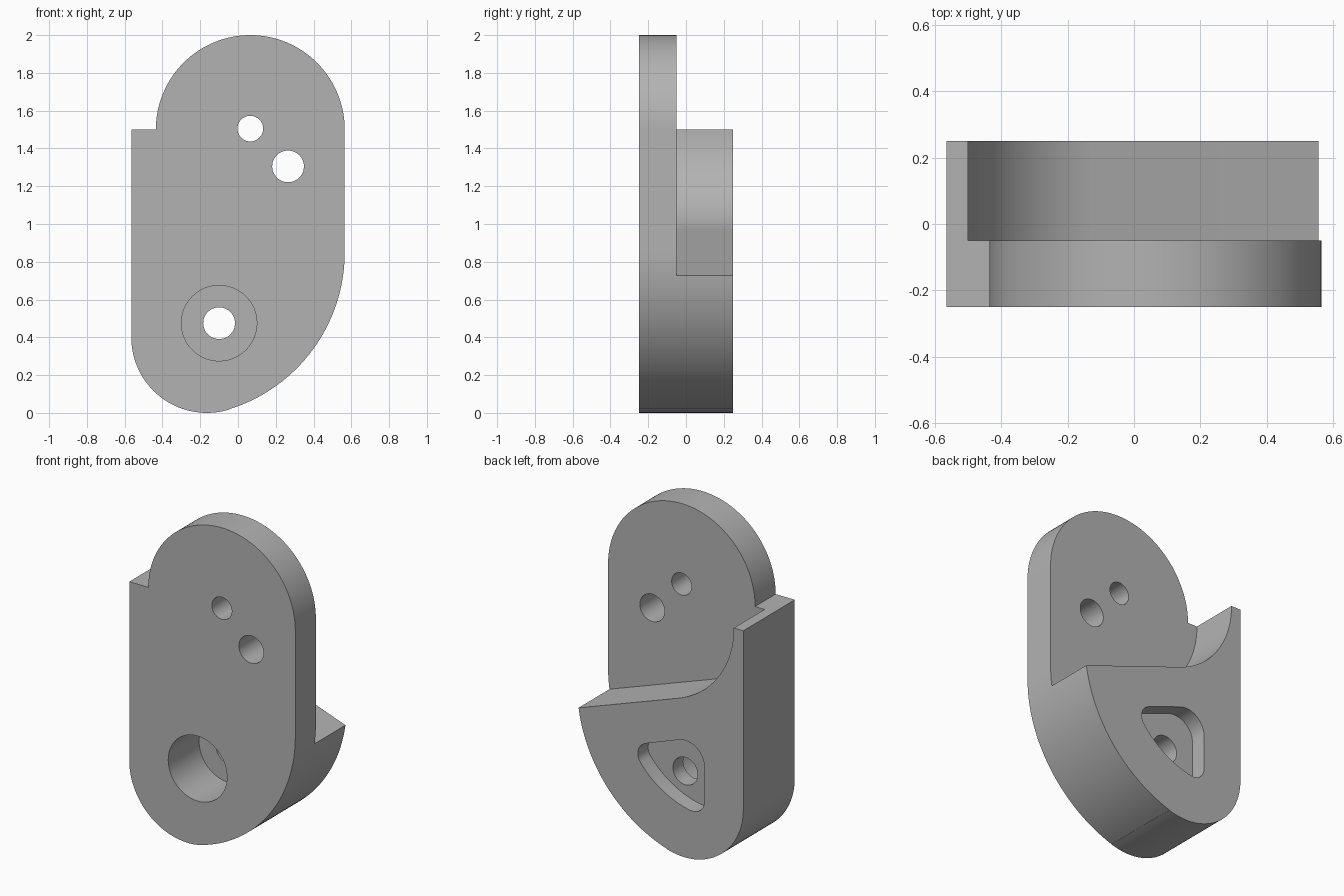
import bpy, bmesh
from math import cos, sin, radians

if "Cube" in bpy.data.objects:
    bpy.data.objects.remove(bpy.data.objects["Cube"], do_unlink=True)

FRONT, BACK, STEP = -0.25, 0.25, -0.05   # depth levels
PAST = 0.4                               # cutter overshoot


def arc(x, z, r, start, end, steps=32):
    angles = [radians(start + (end - start) * i / steps) for i in range(steps + 1)]
    return [(x + r * cos(a), z + r * sin(a)) for a in angles]


def extrude(name, outline, y0, y1):
    """Prism from an x-z outline between two depths."""
    points = [p for i, p in enumerate(outline)
              if abs(p[0] - outline[i - 1][0]) + abs(p[1] - outline[i - 1][1]) > 1e-4]
    bm = bmesh.new()
    face = bm.faces.new([bm.verts.new((x, y0, z)) for x, z in points])
    grown = bmesh.ops.extrude_face_region(bm, geom=[face])["geom"]
    moved = [v for v in grown if isinstance(v, bmesh.types.BMVert)]
    bmesh.ops.translate(bm, verts=moved, vec=(0, y1 - y0, 0))
    bmesh.ops.recalc_face_normals(bm, faces=bm.faces)
    mesh = bpy.data.meshes.new(name)
    bm.to_mesh(mesh)
    bm.free()
    obj = bpy.data.objects.new(name, mesh)
    bpy.context.collection.objects.link(obj)
    return obj


# Full-depth body: rounded foot, sweeping right edge, round head, left shoulder
body = extrude("bracket_body",
               arc(-0.165, 0.4, 0.4, 180, 287.3)
               + arc(-0.305, 0.85, 0.87, -72.7, 0)
               + arc(0.065, 1.5, 0.5, 0, 180, 64)
               + [(-0.565, 1.5)], FRONT, BACK)

# Relief behind the head: curved wall running into a sloped ledge
relief = extrude("relief_cutter",
                 arc(0.065, 1.5, 0.565, 180, 250.5)
                 + [(0.8, 0.64), (0.8, 2.2), (-0.5, 2.2)], STEP, PAST)

# Shallow rounded triangular pocket in the back
pocket = extrude("pocket_cutter",
                 arc(-0.17, 0.59, 0.13, 180, 70.5, 16)
                 + arc(0.073, 0.554, 0.08, 70.5, -38, 16)
                 + arc(-0.305, 0.85, 0.56, -38, -79.8, 16)
                 + arc(-0.22, 0.378, 0.08, -79.8, -180, 16), 0.15, PAST)


# Round holes and the front counterbore
def drill(name, x, z, r, end):
    return extrude(name, arc(x, z, r, 0, 360, 48)[:-1], -PAST, end)


cutters = [relief, pocket,
           drill("counterbore_cutter", -0.1, 0.475, 0.2, 0.05),
           drill("pivot_hole_cutter", -0.1, 0.475, 0.084, PAST),
           drill("small_hole_cutter", 0.065, 1.505, 0.068, PAST),
           drill("large_hole_cutter", 0.265, 1.305, 0.084, PAST)]

for cutter in cutters:
    cutter.hide_render = True
    mod = body.modifiers.new(cutter.name, "BOOLEAN")
    mod.operation, mod.solver, mod.object = "DIFFERENCE", "EXACT", cutter

# Bake the cuts and drop the cutters
bpy.context.view_layer.update()
graph = bpy.context.evaluated_depsgraph_get()
result = bpy.data.meshes.new_from_object(body.evaluated_get(graph))
body.modifiers.clear()
body.data = result
for cutter in cutters:
    bpy.data.objects.remove(cutter, do_unlink=True)

# Single grey finish
grey = bpy.data.materials.new("plain_grey")
grey.use_nodes = True
colour = (0.45, 0.45, 0.45, 1)
grey.diffuse_color = colour
grey.node_tree.nodes["Principled BSDF"].inputs["Base Color"].default_value = colour
body.data.materials.clear()
body.data.materials.append(grey)

bpy.ops.object.select_all(action="DESELECT")
body.select_set(True)
bpy.context.view_layer.objects.active = body
bpy.ops.object.shade_smooth_by_angle(angle=radians(25))
